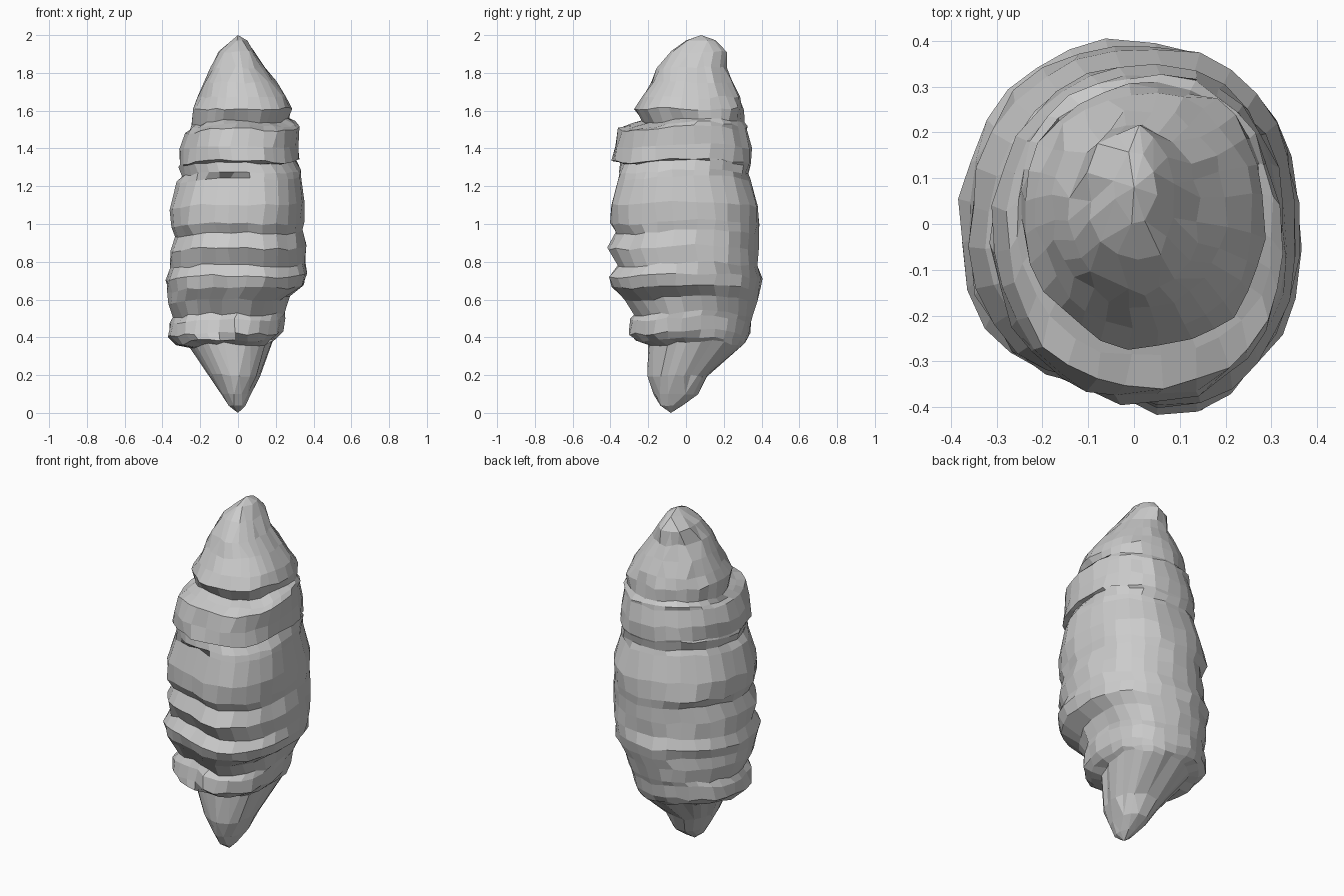
import bpy, bmesh, math, random
from mathutils import Vector

cube = bpy.data.objects.get("Cube")
if cube:
    bpy.data.objects.remove(cube, do_unlink=True)
random.seed(4)
SIDES = 28


def make_material(name, colour):
    mat = bpy.data.materials.new(name)
    mat.use_nodes = True
    mat.diffuse_color = colour
    mat.node_tree.nodes["Principled BSDF"].inputs["Base Color"].default_value = colour
    return mat


# Girth of each part of the body: height, right, left, front, back
tail = [
    (.04, -.05, .04, -.14, -.01),
    (.10, -.09, .07, -.17, .07),
    (.20, -.15, .11, -.20, .12),
    (.36, -.25, .16, -.20, .29),
]
belly = [
    (.38, -.33, .21, -.27, .32),
    (.42, -.37, .24, -.30, .34),
    (.49, -.36, .25, -.29, .35),
    (.52, -.34, .25, -.27, .36),
    (.60, -.37, .27, -.32, .37),
    (.66, -.37, .35, -.39, .39),
    (.72, -.38, .37, -.41, .41),
    (.78, -.36, .36, -.36, .38),
    (.87, -.36, .36, -.41, .38),
    (.95, -.33, .34, -.37, .38),
    (1.0, -.36, .35, -.40, .40),
    (1.1, -.36, .36, -.40, .38),
]
head = [
    (1.24, -.32, .34, -.36, .34),
    (1.27, -.30, .33, -.36, .33),
    (1.32, -.31, .30, -.35, .34),
    (1.33, -.31, .33, -.39, .35),
    (1.41, -.31, .32, -.38, .36),
    (1.50, -.28, .33, -.36, .33),
    (1.52, -.26, .31, -.29, .32),
    (1.54, -.24, .26, -.23, .31),
    (1.61, -.24, .28, -.27, .30),
    (1.67, -.21, .26, -.23, .28),
    (1.75, -.18, .20, -.18, .25),
    (1.83, -.14, .14, -.15, .21),
    (1.91, -.10, .09, -.08, .21),
    (1.97, -.04, .05, .00, .16),
]
rows = tail + belly + head


def smoothed(height):
    """Average girth around a height, for the unridged back."""
    near = [row for row in rows if abs(row[0] - height) < 0.13]
    return [sum(column) / len(near) for column in list(zip(*near))[1:]]


def bump(angle, centre, width):
    """Soft weight that peaks at one direction around the body."""
    d = angle - math.radians(centre)
    d = math.atan2(math.sin(d), math.cos(d))
    return math.exp(-(d / width) ** 2)


def ring_point(row, angle):
    z, *girth = row
    # Ridges fade along the back left corner, and around the upper back
    fade = 0.0
    if 0.25 < z < 1.8:
        fade = 0.95 * bump(angle, 42, 0.75)
    if 1.29 < z < 1.7:
        fade = max(fade, 0.9 * bump(angle, 115, 0.8))
    right, left, front, back = [a * (1 - fade) + b * fade
                                for a, b in zip(girth, smoothed(z))]
    c, s = math.cos(angle), math.sin(angle)
    # The left half has fuller corners than the right
    power = 0.91 + 0.06 * math.copysign(min(1, abs(3 * c)), -c)
    x = (left + right) / 2 + (left - right) / 2 * math.copysign(abs(c) ** power, c)
    y = (front + back) / 2 + (back - front) / 2 * math.copysign(abs(s) ** power, s)
    # Seam down the front of the belly, between a deep lobe and a shallow one
    if 0.4 < z < 1.25:
        y += 0.035 * bump(angle, -95, 0.12) + 0.035 * bump(angle, -113, 0.3)
        y -= 0.015 * bump(angle, -70, 0.25)
    # Ridges wander up and down around the body
    if 0.3 < z < 1.6:
        z += 0.01 * c + 0.01 * math.sin(3 * angle + 1)
    rough = 0.008 if z > 0.1 else 0.003
    return Vector((x, y, z)) + Vector([random.uniform(-rough, rough) for _ in range(3)])


# Ridged body, lofted from the girths and closed at both tips
bm = bmesh.new()
rings = [[bm.verts.new(ring_point(row, math.tau * (k + 0.5) / SIDES))
          for k in range(SIDES)] for row in rows]
bottom = bm.verts.new((0, -0.08, 0))
top = bm.verts.new((0, 0.08, 2))
for k in range(SIDES):
    n = (k + 1) % SIDES
    for low, high in zip(rings, rings[1:]):
        bm.faces.new((low[k], low[n], high[n], high[k]))
    bm.faces.new((bottom, rings[0][n], rings[0][k]))
    bm.faces.new((top, rings[-1][k], rings[-1][n]))

# Simplify the narrow tips into broad facets
tips = [v for v in bm.verts if v.co.z < 0.33 or v.co.z > 1.64]
bmesh.ops.remove_doubles(bm, verts=tips, dist=0.035)
bmesh.ops.recalc_face_normals(bm, faces=bm.faces)
mesh = bpy.data.meshes.new("cocoon_body")
bm.to_mesh(mesh)
bm.free()
body = bpy.data.objects.new("cocoon_body", mesh)
bpy.context.collection.objects.link(body)
mesh.materials.append(make_material("pale_grey", (0.6, 0.6, 0.6, 1)))
